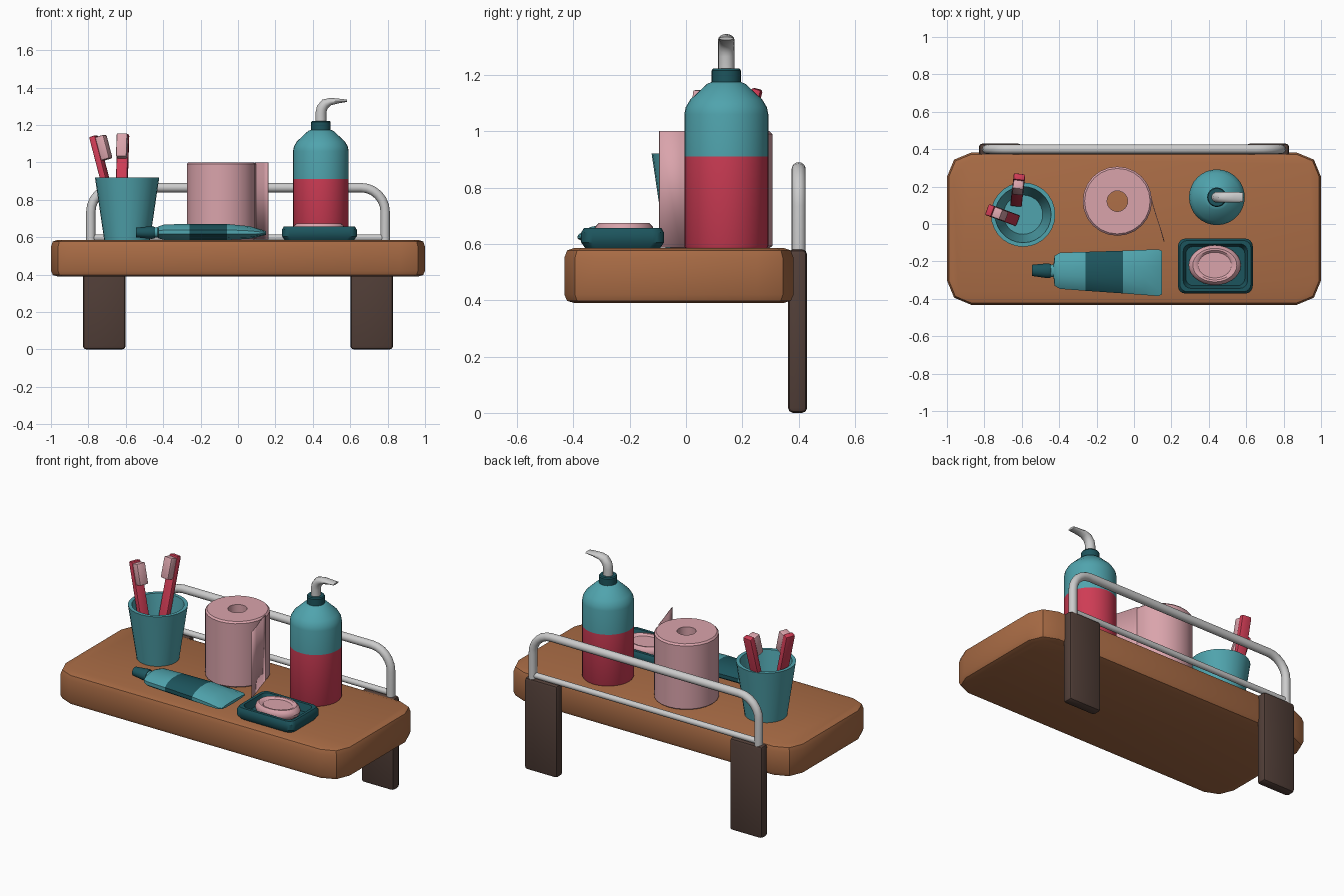
import bpy, bmesh, math
from mathutils import Vector, Matrix

if "Cube" in bpy.data.objects:
    bpy.data.objects.remove(bpy.data.objects["Cube"])


def material(name, rgb):
    m = bpy.data.materials.new(name)
    m.diffuse_color = (*rgb, 1)
    m.use_nodes = True
    m.node_tree.nodes["Principled BSDF"].inputs["Base Color"].default_value = m.diffuse_color
    return m


WOOD = material("wood", (0.40, 0.15, 0.06))
BROWN = material("dark_brown", (0.085, 0.05, 0.04))
TEAL = material("teal", (0.08, 0.37, 0.42))
DARK = material("dark_teal", (0.012, 0.09, 0.11))
RED = material("red", (0.62, 0.045, 0.09))
PINK = material("pink", (0.70, 0.37, 0.41))


def finish(name, bm, mats=(), angle=35):
    bmesh.ops.recalc_face_normals(bm, faces=bm.faces)
    me = bpy.data.meshes.new(name)
    bm.to_mesh(me)
    bm.free()
    for m in mats:
        me.materials.append(m)
    me.shade_smooth()
    me.set_sharp_from_angle(angle=math.radians(angle))
    ob = bpy.data.objects.new(name, me)
    bpy.context.collection.objects.link(ob)
    return ob


def loft(name, rings, mats=(), loop=False, bands=None, angle=35):
    """Skin closed rings of points; cap the ends or join last to first."""
    bm = bmesh.new()
    vs = [[bm.verts.new(p) for p in r] for r in rings]
    n = len(rings[0])
    for i in range(len(vs) if loop else len(vs) - 1):
        a, b = vs[i], vs[(i + 1) % len(vs)]
        for j in range(n):
            k = (j + 1) % n
            f = bm.faces.new((a[j], a[k], b[k], b[j]))
            f.material_index = bands[i] if bands else 0
    if not loop:
        bm.faces.new(vs[0])
        bm.faces.new(vs[-1])
    return finish(name, bm, mats, angle)


def ellipse(cx, cy, z, rx, ry=None, n=32):
    ry = rx if ry is None else ry
    return [(cx + rx * math.cos(2 * math.pi * i / n),
             cy + ry * math.sin(2 * math.pi * i / n), z) for i in range(n)]


def lathe(name, cx, cy, profile, mats, n=32, **kw):
    return loft(name, [ellipse(cx, cy, z, r, n=n) for r, z in profile], mats, **kw)


def rounded_rect(cx, cy, hx, hy, r, z, seg):
    pts = []
    for q, (sx, sy) in enumerate(((1, 1), (-1, 1), (-1, -1), (1, -1))):
        for i in range(seg + 1):
            a = math.pi / 2 * (q + i / seg)
            pts.append((cx + sx * (hx - r) + r * math.cos(a),
                        cy + sy * (hy - r) + r * math.sin(a), z))
    return pts


def box(name, size, matrix, mat, bevel):
    bm = bmesh.new()
    bmesh.ops.create_cube(bm, size=1)
    bmesh.ops.scale(bm, vec=size, verts=bm.verts)
    bmesh.ops.bevel(bm, geom=bm.edges[:], offset=bevel, segments=2,
                    profile=0.5, affect='EDGES')
    bm.transform(matrix)
    return finish(name, bm, [mat])


def tube(name, pts, r):
    """Round bar along points lying in one y plane."""
    rings = []
    P = [Vector(p) for p in pts]
    for i, p in enumerate(P):
        t = (P[min(i + 1, len(P) - 1)] - P[max(i - 1, 0)]).normalized()
        side = t.cross(Vector((0, 1, 0)))
        rings.append([p + r * (math.cos(a) * side + math.sin(a) * Vector((0, 1, 0)))
                      for a in (2 * math.pi * k / 16 for k in range(16))])
    return loft(name, rings)


# shelf board
loft("shelf_board", [rounded_rect(0, -0.025, 1 - d, 0.407 - d, 0.13 - d, z, 2)
                     for d, z in ((0.035, 0.39), (0.01, 0.398), (0, 0.42),
                                  (0, 0.55), (0.01, 0.577), (0.035, 0.585))], [WOOD])

# wall brackets
for s, side in ((-1, "left"), (1, "right")):
    box(side + "_bracket", (0.228, 0.068, 0.58),
        Matrix.Translation((s * 0.715, 0.396, 0.29)), BROWN, 0.018)

# rail: bent hoop and lower bar
half = [(0.787 - 0.13 + 0.13 * math.cos(a), 0.4, 0.735 + 0.13 * math.sin(a))
        for a in (math.pi / 2 * i / 6 for i in range(7))]
half = [(0.787, 0.4, 0.56)] + half
tube("rail_hoop", half + [(-x, y, z) for x, y, z in reversed(half)], 0.025)
tube("rail_lower_bar", [(-0.787, 0.4, 0.597), (0.787, 0.4, 0.597)], 0.018)

# cup
lathe("cup", -0.593, 0.05, [(0.122, 0.583), (0.172, 0.92), (0.15, 0.92), (0.105, 0.61)],
      [TEAL], n=28)

# toothbrushes leaning in the cup
for i, (lo, hi) in enumerate((((-0.63, 0.11, 0.615), (-0.613, 0.253, 1.15)),
                              ((-0.635, 0.022, 0.615), (-0.772, 0.073, 1.14))), 1):
    lo, hi = Vector(lo), Vector(hi)
    z = (hi - lo).normalized()
    x = z.cross(Vector((0, 0, 1))).normalized()
    y = z.cross(x)
    if y.dot(hi - Vector((-0.593, 0.05, hi.z))) > 0:
        x, y = -x, -y
    rot = Matrix((x, y, z)).transposed().to_4x4()
    L = (hi - lo).length
    box(f"brush_handle_{i}", (0.062, 0.036, L),
        Matrix.Translation((lo + hi) / 2) @ rot, RED, 0.008)
    box(f"brush_bristles_{i}", (0.058, 0.05, 0.13),
        Matrix.Translation(hi - z * 0.075 + y * 0.04) @ rot, PINK, 0.008)

# paper roll with a loose sheet
lathe("paper_roll", -0.089, 0.122, [(0.185, 0.593), (0.185, 0.99), (0.175, 1.0), (0.055, 1.0),
                                    (0.055, 0.585), (0.175, 0.585)], [PINK], n=24, loop=True)
bm = bmesh.new()
path = [(0.094, 0.14), (0.104, 0.10), (0.122, 0.04), (0.142, -0.02), (0.163, -0.094)]
cols = [[bm.verts.new((x, y, z)) for z in (0.587, 1.0)] for x, y in path]
for a, b in zip(cols, cols[1:]):
    bm.faces.new((a[0], b[0], b[1], a[1]))
sheet = finish("loose_sheet", bm, [PINK])
sheet.modifiers.new("thickness", 'SOLIDIFY').thickness = 0.004


# toothpaste tube: sections along x as (x, centre y, half width, half height, centre z)
def sections(rows, n=12):
    return [[(x, cy + w * math.cos(2 * math.pi * (i + .5) / n) / math.cos(math.pi / n),
              cz + h * math.sin(2 * math.pi * (i + .5) / n) / math.sin(math.pi * 5 / n / 1)
              if n != 12 else cz + h * math.sin(2 * math.pi * (i + .5) / n) / math.sin(math.pi * 5 / 12))
             for i in range(n)] for x, cy, w, h, cz in rows]


loft("paste_tube", sections([(-0.46, -0.25, 0.028, 0.024, 0.626), (-0.43, -0.25, 0.035, 0.028, 0.626),
                             (-0.425, -0.25, 0.08, 0.032, 0.626), (-0.395, -0.25, 0.097, 0.041, 0.627),
                             (-0.26, -0.253, 0.104, 0.043, 0.628), (-0.06, -0.257, 0.114, 0.043, 0.628),
                             (0.06, -0.259, 0.121, 0.034, 0.625), (0.13, -0.26, 0.125, 0.016, 0.623),
                             (0.15, -0.26, 0.115, 0.009, 0.622)]),
     [TEAL, DARK], bands=[0, 0, 0, 0, 1, 0, 0, 0])
loft("paste_cap", sections([(-0.545, -0.248, 0.03, 0.026, 0.625), (-0.46, -0.25, 0.04, 0.034, 0.625),
                            (-0.445, -0.25, 0.036, 0.03, 0.625)]), [DARK])

# soap dish and soap
loft("soap_dish", [rounded_rect(0.435, -0.225, hx, hy, 0.04, z, 4)
                   for hx, hy, z in ((0.185, 0.132, 0.583), (0.2, 0.147, 0.605), (0.2, 0.147, 0.64),
                                     (0.19, 0.137, 0.657), (0.172, 0.119, 0.657), (0.158, 0.105, 0.612))],
     [DARK])
loft("soap", [ellipse(0.432, -0.22, z, 0.14 * s, 0.107 * s, 28)
              for s, z in ((0.82, 0.61), (0.96, 0.625), (1, 0.643), (0.95, 0.662),
                           (0.84, 0.674), (0.74, 0.673), (0.64, 0.663))], [PINK])

# pump bottle
BX, BY = 0.443, 0.143
lathe("bottle", BX, BY, [(0.144, 0.583), (0.149, 0.592), (0.149, 0.91), (0.149, 1.06), (0.144, 1.085),
                         (0.128, 1.112), (0.068, 1.168), (0.05, 1.175)],
      [RED, TEAL], bands=[0, 0, 1, 1, 1, 1, 1])
lathe("bottle_collar", BX, BY, [(0.052, 1.165), (0.052, 1.215), (0.047, 1.222)], [DARK], n=24)

# pump stem and spout: (x, z, tilt, half thickness, half width)
rings = []
for x, z, tilt, h, w in ((BX, 1.21, 0, 0.029, 0.029), (BX, 1.265, 0, 0.029, 0.029),
                         (0.449, 1.29, 25, 0.029, 0.029), (0.466, 1.313, 55, 0.027, 0.029),
                         (0.495, 1.325, 82, 0.02, 0.029), (0.535, 1.328, 92, 0.013, 0.028),
                         (0.583, 1.329, 100, 0.006, 0.026)):
    t = math.radians(tilt)
    rings.append([(x + h * math.cos(a) * math.cos(t), BY + w * math.sin(a),
                   z - h * math.cos(a) * math.sin(t))
                  for a in (2 * math.pi * k / 16 for k in range(16))])
loft("pump_spout", rings)
